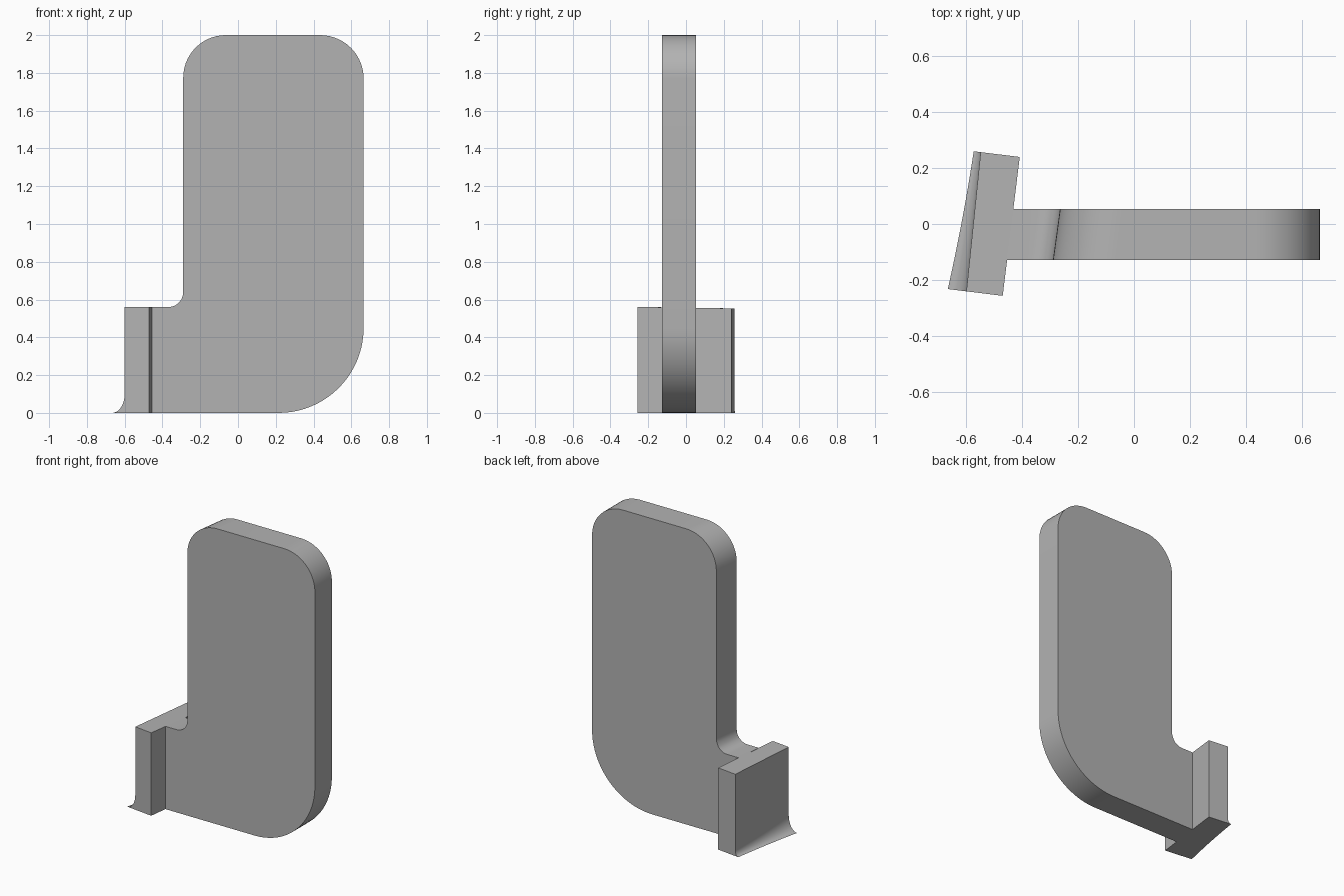
import bpy, bmesh
from math import sin, cos, radians
from mathutils import Vector

cube = bpy.data.objects.get("Cube")
if cube:
    bpy.data.objects.remove(cube)

grey = bpy.data.materials.new("plain_grey")
grey.use_nodes = True
colour = (0.45, 0.45, 0.45, 1)
grey.diffuse_color = colour
grey.node_tree.nodes["Principled BSDF"].inputs["Base Color"].default_value = colour


def arc(cx, cz, rx, rz, start, end, steps):
    """Points on an elliptical arc, angles in degrees."""
    angles = [radians(start + (end - start) * i / steps) for i in range(steps + 1)]
    return [(cx + rx * cos(a), cz + rz * sin(a)) for a in angles]


def loft(name, sections):
    """Solid skinned through matching closed sections."""
    bm = bmesh.new()
    rings = [[bm.verts.new(p) for p in s] for s in sections]
    for a, b in zip(rings, rings[1:]):
        for i in range(len(a)):
            j = (i + 1) % len(a)
            bm.faces.new((a[i], a[j], b[j], b[i]))
    bm.faces.new(rings[0])
    bm.faces.new(rings[-1])
    bmesh.ops.recalc_face_normals(bm, faces=bm.faces)
    mesh = bpy.data.meshes.new(name)
    bm.to_mesh(mesh)
    bm.free()
    mesh.materials.append(grey)
    ob = bpy.data.objects.new(name, mesh)
    bpy.context.collection.objects.link(ob)
    bpy.context.view_layer.objects.active = ob
    ob.select_set(True)
    bpy.ops.object.shade_smooth_by_angle(angle=radians(30))
    ob.select_set(False)


# Upright plate with rounded corners; its left edge is slanted like the bar
outline = [(-0.457, 0.0)]
outline += arc(0.215, 0.45, 0.45, 0.45, -90, 0, 20)
outline += arc(0.435, 1.77, 0.23, 0.23, 0, 90, 14)
outline += arc(-0.065, 1.775, 0.225, 0.225, 90, 180, 14)
outline += arc(-0.37, 0.64, 0.08, 0.08, 0, -90, 10)
outline += [(-0.457, 0.56)]
front = [(x, -0.128, z) for x, z in outline]
back = [(x + (0.025 if x < 0 else 0), 0.054, z - (0.004 if 0.5 < z < 0.6 else 0))
        for x, z in outline]
loft("upright_plate", [front, back])

# Skewed end bar with a flared foot that widens towards the front
tilt = radians(7)
across = Vector((-cos(tilt), sin(tilt), 0))
inner_front, inner_back = Vector((-0.47, -0.257, 0)), Vector((-0.409, 0.24, 0))
sections = []
steps = 12
for i in range(steps + 1):
    t = i / steps
    base = inner_front.lerp(inner_back, t)
    width = 0.131 + 0.01 * t
    flare = 0.025 + 0.024 * (1 - t) + 0.018 * (1 - t) ** 2
    top = 0.561 - 0.008 * t
    profile = [(0, 0), (0, top), (width, top)]
    profile += arc(width + flare, flare * 1.5, flare, flare * 1.5, 180, 270, 10)
    sections.append([base + across * u + Vector((0, 0, z)) for u, z in profile])
loft("end_bar", sections)
